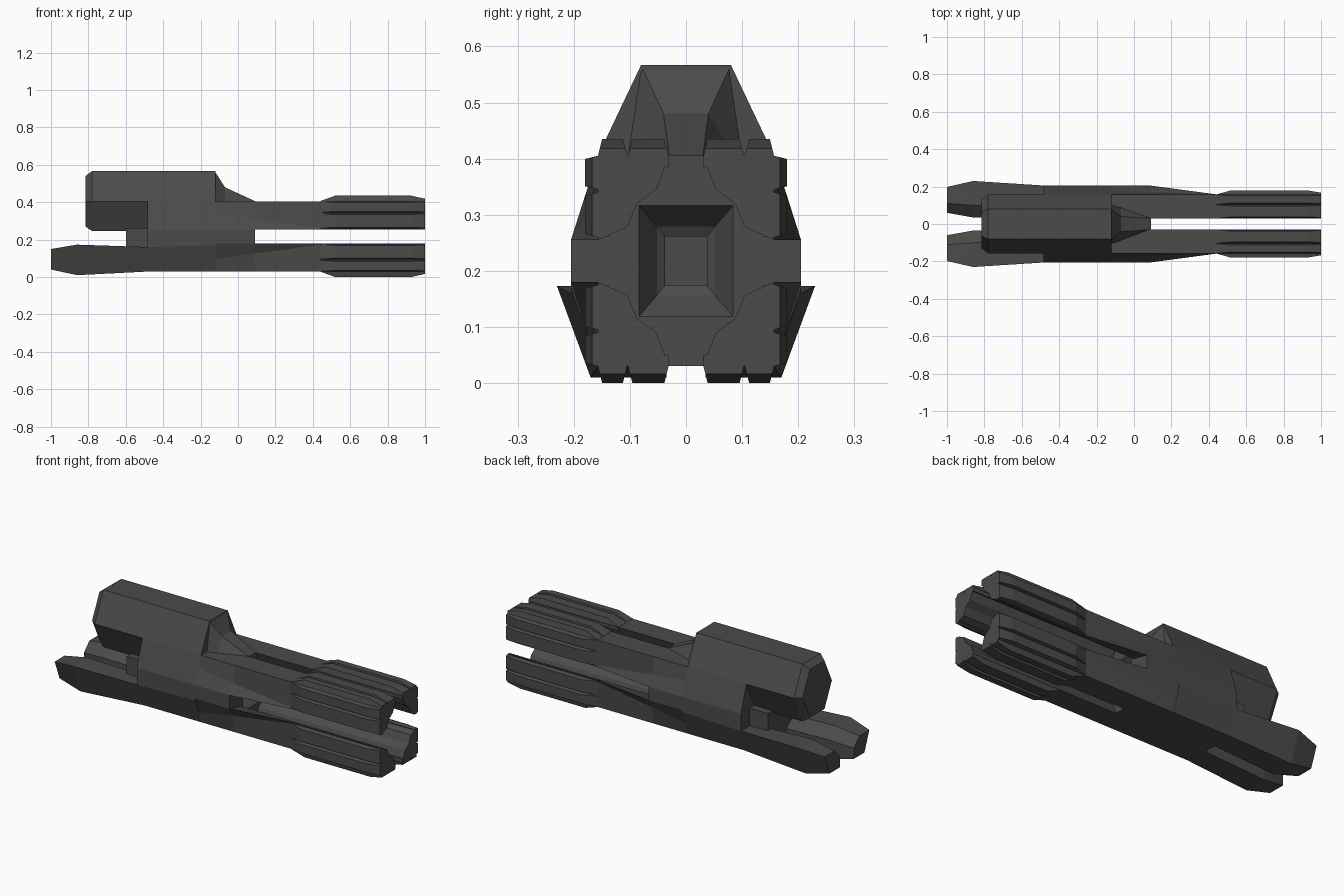
import bpy, bmesh

if "Cube" in bpy.data.objects:
    bpy.data.objects.remove(bpy.data.objects["Cube"])

MID = 0.2175  # height of the plane the front prongs mirror about


def loft(name, rings, sy=1, flip=False):
    """Join rings [(x, [(y, z), ...]), ...] into a closed solid."""
    bm = bmesh.new()
    loops = []
    for x, pts in rings:
        loops.append([bm.verts.new((x, y * sy, 2 * MID - z if flip else z)) for y, z in pts])
    n = len(loops[0])
    for a, b in zip(loops, loops[1:]):
        for i in range(n):
            j = (i + 1) % n
            bm.faces.new((a[i], a[j], b[j], b[i]))
    bm.faces.new(loops[0])
    bm.faces.new(loops[-1][::-1])
    bmesh.ops.recalc_face_normals(bm, faces=bm.faces)
    me = bpy.data.meshes.new(name)
    bm.to_mesh(me)
    bm.free()
    ob = bpy.data.objects.new(name, me)
    bpy.context.collection.objects.link(ob)
    mat = bpy.data.materials.get("dark_metal") or bpy.data.materials.new("dark_metal")
    mat.diffuse_color = (0.07, 0.07, 0.07, 1)
    mat.use_nodes = True
    mat.node_tree.nodes["Principled BSDF"].inputs["Base Color"].default_value = mat.diffuse_color
    me.materials.append(mat)
    return ob


def sym(half):
    """Mirror a top-to-bottom half outline across y = 0."""
    return half + [(-y, z) for y, z in reversed(half)]


# main hull
hull = [(.08, .567), (.157, .405), (.205, .255)]
loft("hull", [(-.485, sym(hull + [(.205, .16), (.157, .03)])),
              (-.12, sym(hull + [(.205, .17), (.157, .03)]))])

# front core with a stepped square recess
core_sec = sym([(.03, .405), (.14, .385), (.165, .3), (.205, .255),
                (.205, .18), (.165, .135), (.14, .05), (.03, .03)])
core = loft("core", [(-.13, core_sec), (.09, core_sec)])


def square(r):
    return [(r, MID + r * 1.18), (-r, MID + r * 1.18), (-r, MID - r * 1.18), (r, MID - r * 1.18)]


cutter = loft("recess_cutter", [(.1, square(.09)), (.04, square(.052)), (.03, square(.037)), (-.08, square(.037))])
cutter.hide_render = True
cutter.hide_set(True)
mod = core.modifiers.new("recess", 'BOOLEAN')
mod.object = cutter
mod.solver = 'EXACT'

# upper housing overhanging at the rear
hexa = sym([(.08, .567), (.157, .405), (.08, .245)])
loft("rear_housing", [(-.815, sym([(.065, .54), (.13, .405), (.065, .27)])),
                      (-.78, hexa), (-.47, hexa)])

# sloped cowl in front of the housing
loft("cowl", [(-.125, [(.105, .4), (.08, .567), (-.08, .567), (-.105, .4)]),
              (-.07, [(.09, .4), (.04, .48), (-.04, .48), (-.09, .4)]),
              (.09, [(.03, .4), (.03, .406), (-.03, .406), (-.03, .4)])])

# block under the overhang
block = sym([(.13, .26), (.13, .1)])
loft("rear_block", [(-.6, block), (-.47, block)])

# front prongs, four mirrored copies with ribbed pads
inner = [(.105, .278), (.087, .32), (.053, .345), (.03, .405)]


def prong_ring(a, b):
    return [(.157, .405), a, b] + inner


def pad(name, p, q, out, sy, flip):
    """Tapered rib on the prong: base p-q, raised along the out direction."""
    def ring(h):
        k = .25 * h
        d = ((q[0] - p[0]), (q[1] - p[1]))
        length = (d[0] ** 2 + d[1] ** 2) ** .5
        u = (d[0] / length, d[1] / length)
        return [(p[0] - out[0] * .02, p[1] - out[1] * .02), p,
                (p[0] + out[0] * h + u[0] * k, p[1] + out[1] * h + u[1] * k),
                (q[0] + out[0] * h - u[0] * k, q[1] + out[1] * h - u[1] * k),
                q, (q[0] - out[0] * .02, q[1] - out[1] * .02)]
    hi = .03 if out[1] else .023
    loft(name, [(.44, ring(.001)), (.52, ring(hi)), (.925, ring(hi)), (1, ring(hi * .45))], sy, flip)


for sy, side in ((1, "left"), (-1, "right")):
    for flip, level in ((False, "upper"), (True, "lower")):
        tag = f"{level}_{side}"
        tip = prong_ring((.157, .262), (.157, .255))
        loft("prong_" + tag, [(-.12, prong_ring((.178, .34), (.205, .255))),
                              (.09, prong_ring((.17, .309), (.205, .255))),
                              (.45, tip), (1, tip)], sy, flip)
        pad("top_pad_inner_" + tag, (.031, .405), (.103, .405), (0, 1), sy, flip)
        pad("top_pad_outer_" + tag, (.105, .405), (.157, .405), (0, 1), sy, flip)
        pad("side_pad_a_" + tag, (.157, .405), (.157, .345), (1, 0), sy, flip)
        pad("side_pad_b_" + tag, (.157, .34), (.157, .26), (1, 0), sy, flip)

    # rear prongs, one on each side
    loft("rear_prong_" + side, [
        (-1, [(.06, .04), (.155, .04), (.198, .15), (.11, .15), (.06, .1)]),
        (-.86, [(.035, .01), (.17, .01), (.23, .173), (.1, .173), (.035, .12)]),
        (-.47, [(.035, .03), (.157, .03), (.205, .16), (.1, .16), (.035, .11)])], sy)
